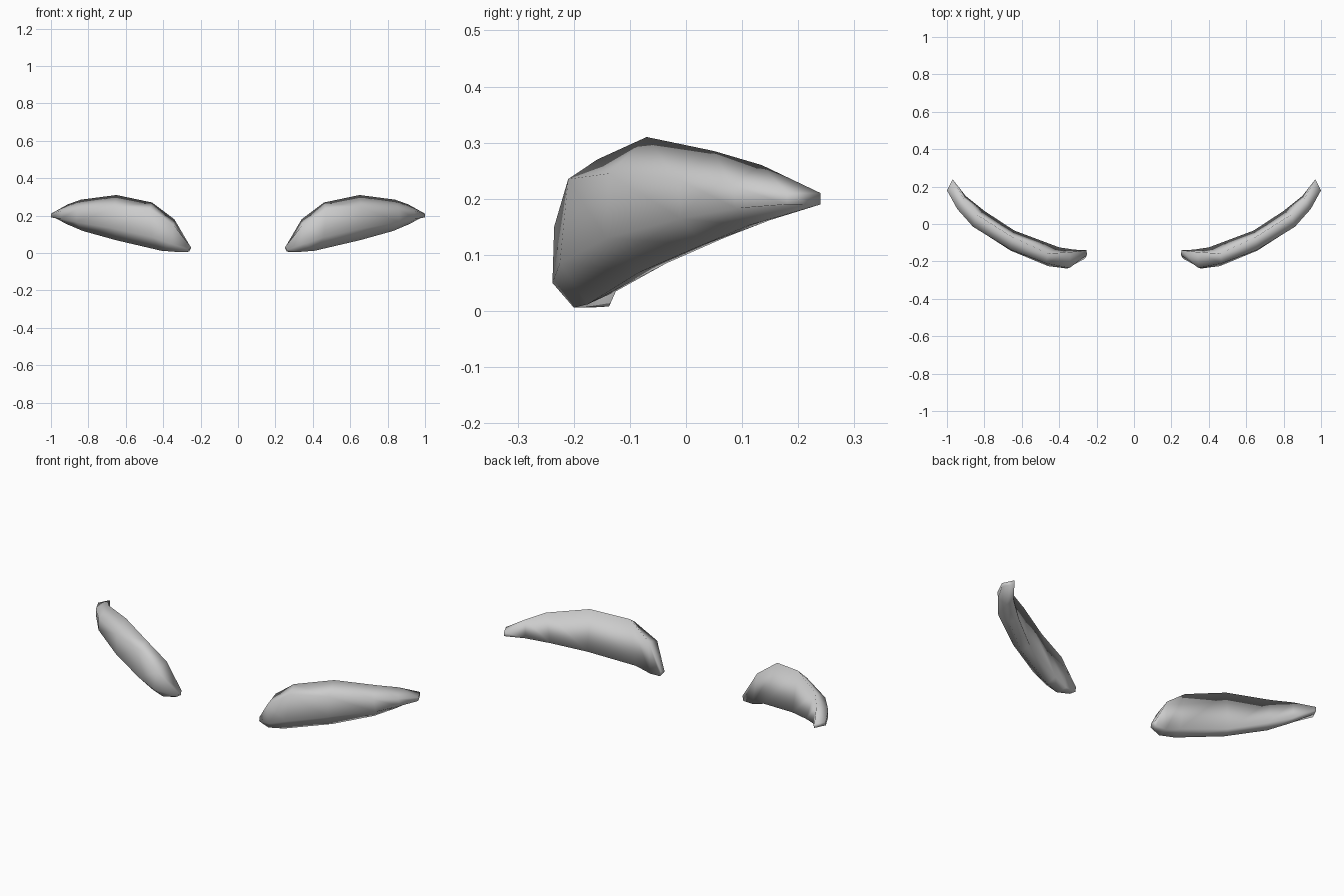
import bpy
import bmesh

# Lengthwise rails of the curved body, inner end to outer tip
rails = [
    # top rim
    [(.255, -.14, .035), (.34, -.15, .18), (.46, -.158, .27), (.65, -.07, .31),
     (.84, .05, .285), (.91, .135, .26), (.97, .24, .21)],
    # upper belly
    [(.25, -.165, .03), (.345, -.235, .15), (.47, -.21, .235), (.66, -.138, .245),
     (.86, -.015, .235), (.945, .08, .225), (1.0, .18, .21)],
    # lower belly
    [(.262, -.185, .018), (.36, -.238, .05), (.46, -.225, .085), (.66, -.142, .13),
     (.865, -.01, .165), (.95, .09, .183), (1.0, .18, .19)],
    # underside
    [(.27, -.17, .006), (.33, -.20, .006), (.41, -.175, .012), (.65, -.085, .068),
     (.83, .03, .118), (.91, .11, .152), (.985, .21, .19)],
    # rear lip
    [(.26, -.14, .008), (.32, -.137, .008), (.40, -.125, .035), (.64, -.035, .085),
     (.80, .07, .131), (.90, .15, .162), (.97, .24, .19)],
]

# Skin the rails into a closed body: outside, back face and both ends
bm = bmesh.new()
grid = [[bm.verts.new(p) for p in rail] for rail in rails]
m, n = len(grid), len(grid[0])
for j in range(m):
    a, b = grid[j], grid[(j + 1) % m]
    for i in range(n - 1):
        bm.faces.new((a[i], b[i], b[i + 1], a[i + 1]))
for i in (0, n - 1):
    bm.faces.new([rail[i] for rail in grid])
bmesh.ops.recalc_face_normals(bm, faces=bm.faces[:])
for f in bm.faces:
    f.smooth = True

mesh = bpy.data.meshes.new("curved_shell_pair")
bm.to_mesh(mesh)
bm.free()
shell = bpy.data.objects.new("curved_shell_pair", mesh)
bpy.context.collection.objects.link(shell)

# Matching body on the other side
mirror = shell.modifiers.new("mirror_side", "MIRROR")
mirror.use_axis = (True, False, False)
mirror.use_mirror_merge = False
